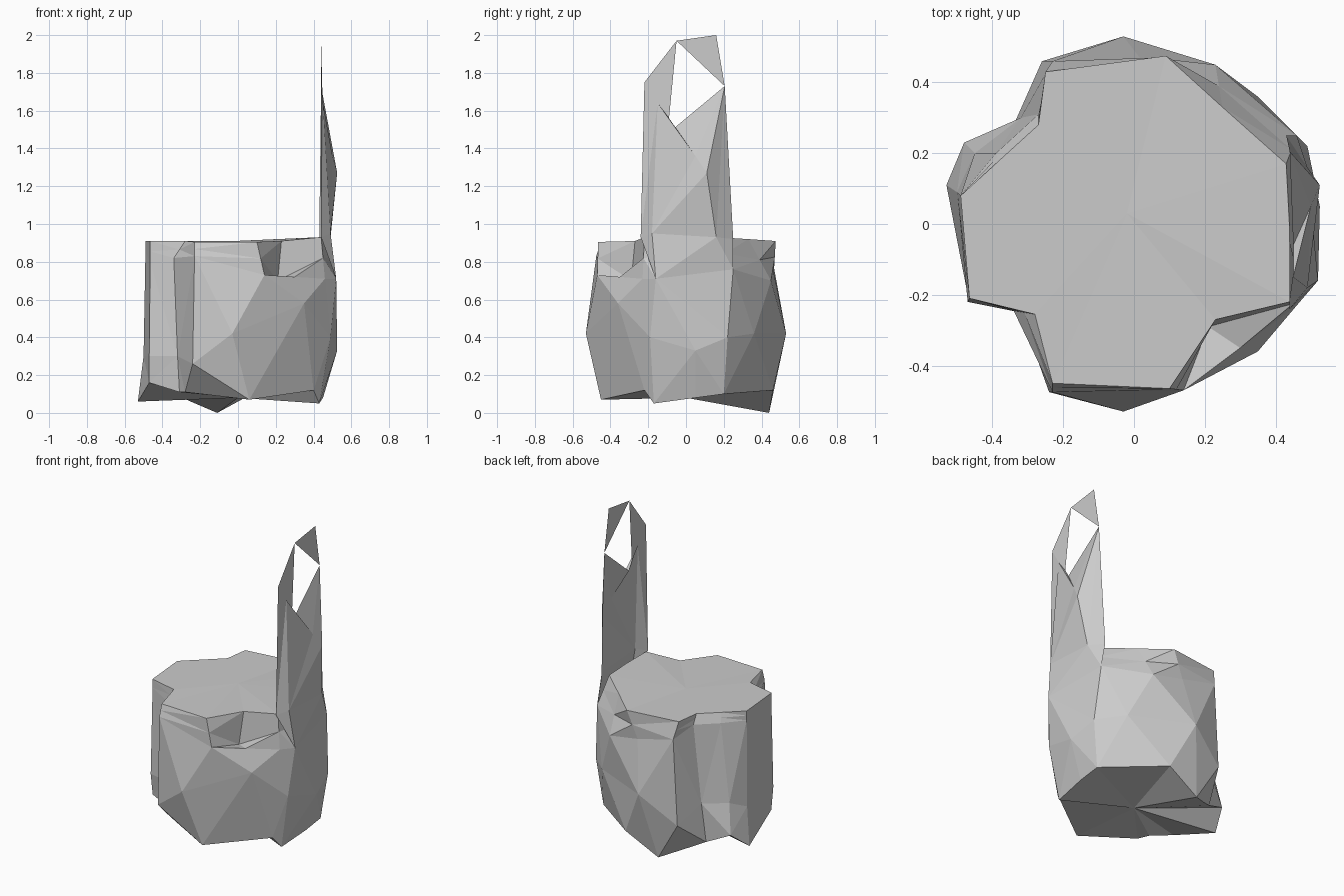
import bpy
import bmesh
from mathutils import Vector

cube = bpy.data.objects.get("Cube")
if cube:
    bpy.data.objects.remove(cube, do_unlink=True)


def make_material(name, color):
    material = bpy.data.materials.new(name)
    material.use_nodes = True
    material.diffuse_color = color
    shader = material.node_tree.nodes["Principled BSDF"]
    shader.inputs["Base Color"].default_value = color
    shader.inputs["Roughness"].default_value = 0.9
    return material


def finish_object(name, bm, material):
    """Turn a bmesh into a flat shaded object with one material."""
    mesh = bpy.data.meshes.new(name)
    bm.to_mesh(mesh)
    bm.free()
    mesh.materials.append(material)
    obj = bpy.data.objects.new(name, mesh)
    bpy.context.collection.objects.link(obj)
    return obj


def bridge(bm, upper, lower):
    """Join two closed rings of equal length with side faces."""
    count = len(upper)
    for i in range(count):
        j = (i + 1) % count
        bm.faces.new((upper[i], lower[i], lower[j], upper[j]))


def fan_cap(bm, ring, centre):
    """Close a ring with triangles around a centre point."""
    hub = bm.verts.new(centre)
    for i, vert in enumerate(ring):
        bm.faces.new((vert, ring[(i + 1) % len(ring)], hub))


gray = make_material("stone gray", (0.6, 0.6, 0.6, 1.0))

# Seat body: irregular rings, counterclockwise from the front left
rim = [
    (-.23, -.45, .905), (.1, -.465, .905), (.23, -.27, .91), (.44, -.22, .93),
    (.44, -.02, .93), (.43, .17, .93), (.25, .33, .92), (.09, .475, .91),
    (-.25, .43, .91), (-.27, .28, .91), (-.38, .18, .91), (-.49, .08, .91),
    (-.465, -.21, .91), (-.28, -.255, .91),
]
shoulder = [
    (-.23, -.475, .83), (.14, -.47, .73), (.3, -.35, .72), (.46, -.23, .71),
    (.52, -.16, .71), (.46, .25, .76), (.23, .45, .7), (.02, .465, .74),
    (-.23, .46, .8), (-.27, .31, .85), (-.39, .2, .85), (-.49, .08, .85),
    (-.465, -.21, .8), (-.34, -.245, .82),
]
belly = [
    (-.24, -.475, .26), (-.03, -.53, .42), (.35, -.36, .58), (.49, -.19, .4),
    (.525, .05, .33), (.49, .22, .4), (.35, .36, .42), (-.03, .53, .42),
    (-.26, .46, .25), (-.32, .3, .35), (-.45, .2, .35), (-.5, .09, .3),
    (-.47, -.22, .3), (-.32, -.25, .3),
]
foot = [
    (-.28, -.3, .11), (.06, -.45, .07), (.4, -.22, .12), (.43, -.17, .05),
    (.45, .05, .08), (.45, .2, .1), (.11, .46, .12), (-.11, .44, 0),
    (-.25, .34, .06), (-.34, .28, .1), (-.48, .23, .16), (-.53, .11, .06),
    (-.47, -.2, .16), (-.31, -.23, .11),
]

# Ledge halfway down the rim, pushed in at the front corner to form a hollow
ledge = [Vector(a).lerp(Vector(b), 0.5) for a, b in zip(rim, shoulder)]
ledge[2] = Vector((.21, -.29, .7))

bm = bmesh.new()
rings = [[bm.verts.new(p) for p in ring]
         for ring in (rim, ledge, shoulder, belly, foot)]
for upper, lower in zip(rings, rings[1:]):
    bridge(bm, upper, lower)
fan_cap(bm, rings[0], (-.02, .03, .91))
fan_cap(bm, rings[-1], (0, 0, .08))
bmesh.ops.recalc_face_normals(bm, faces=bm.faces)
bmesh.ops.triangulate(bm, faces=bm.faces)
finish_object("seat_body", bm, gray)

# Backrest: a thin bent sheet with an opening near its top
points = {
    "front_tip": (.44, -.22, 1.75),
    "front_peak": (.44, -.05, 1.97),
    "rear_peak": (.44, .16, 2.0),
    "rear_tip": (.44, .205, 1.73),
    "hole_low": (.45, -.06, 1.51),
    "hole_front": (.45, -.09, 1.56),
    "fold_top": (.45, -.15, 1.64),
    "fold_mid": (.5, .05, 1.36),
    "bulge": (.525, .11, 1.27),
    "rear_waist": (.49, .16, .93),
    "rear_edge": (.43, .25, .92),
    "front_waist": (.49, -.18, .95),
    "front_edge": (.44, -.24, .93),
    "front_root": (.52, -.16, .71),
    "rear_root": (.46, .25, .76),
}
panels = [
    "front_peak rear_peak rear_tip",
    "front_tip fold_top hole_front front_peak",
    "hole_front fold_top fold_mid hole_low",
    "hole_low fold_mid rear_tip",
    "fold_mid bulge rear_tip",
    "bulge rear_waist rear_tip",
    "rear_waist rear_edge rear_tip",
    "fold_top front_waist fold_mid",
    "front_waist bulge fold_mid",
    "front_waist rear_waist bulge",
    "front_tip front_edge fold_top",
    "front_edge front_waist fold_top",
    "front_edge front_root front_waist",
    "front_waist front_root rear_waist",
    "front_root rear_root rear_waist",
    "rear_waist rear_root rear_edge",
]
bm = bmesh.new()
verts = {name: bm.verts.new(p) for name, p in points.items()}
for panel in panels:
    bm.faces.new([verts[name] for name in panel.split()])
finish_object("backrest", bm, gray)
